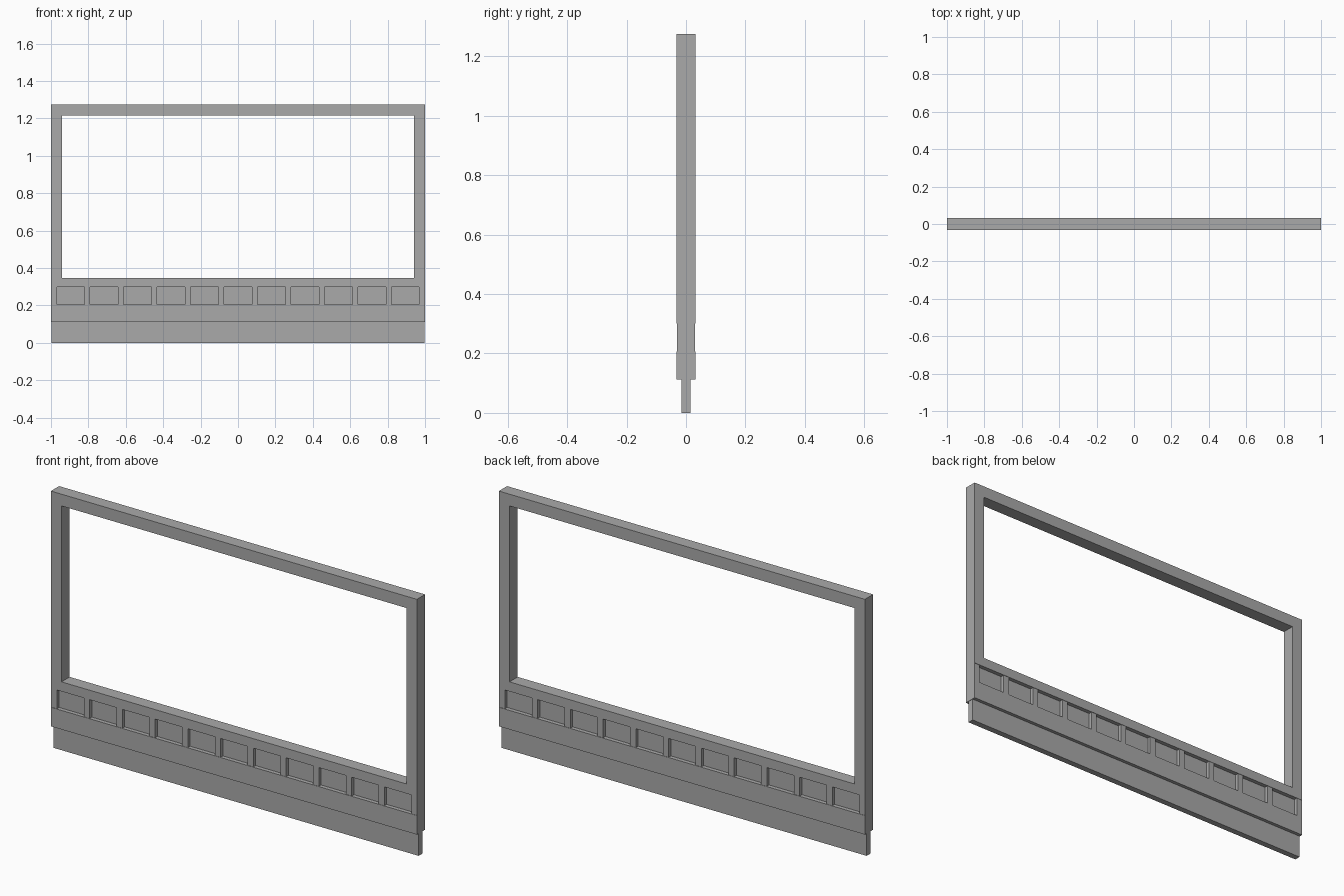
import bpy

cube = bpy.data.objects.get("Cube")
if cube:
    bpy.data.objects.remove(cube, do_unlink=True)

grey = bpy.data.materials.new("plain grey")
colour = (0.4, 0.4, 0.4, 1)
grey.diffuse_color = colour
grey.use_nodes = True
grey.node_tree.nodes["Principled BSDF"].inputs["Base Color"].default_value = colour


def box(name, x0, x1, z0, z1, half_depth):
    """Box centred on y = 0, given by its front rectangle and half depth."""
    bpy.ops.mesh.primitive_cube_add(size=1, location=((x0 + x1) / 2, 0, (z0 + z1) / 2))
    obj = bpy.context.object
    obj.name = name
    obj.scale = (x1 - x0, 2 * half_depth, z1 - z0)
    bpy.ops.object.transform_apply(location=False, rotation=False, scale=True)
    obj.data.materials.append(grey)
    return obj


DEPTH = 0.032      # half depth of the main frame
POST = 0.058       # width of the upright posts
STUD = 0.031       # width of the small dividers
TOP = 1.274
BASE, BAND_LOW, BAND_HIGH, SILL = 0.112, 0.206, 0.3, 0.347

# Lower boards and rails
box("skirt_board", -0.998, 0.998, 0, BASE, 0.015)
box("lower_rail", -1, 1, BASE, BAND_LOW, DEPTH)
box("recessed_panel", -0.99, 0.99, BAND_LOW, BAND_HIGH, 0.012)
box("sill_rail", -1, 1, BAND_HIGH, SILL, DEPTH)

# Evenly spaced dividers across the recessed band
count = 12
for i in range(count):
    x = -1 + i * (2 - STUD) / (count - 1)
    box(f"divider_{i + 1}", x, x + STUD, BAND_LOW, BAND_HIGH, DEPTH - 0.002)

# Large open frame
box("right_post", -1, -1 + POST, SILL, TOP - POST, DEPTH)
box("left_post", 1 - POST, 1, SILL, TOP - POST, DEPTH)
box("top_rail", -1, 1, TOP - POST, TOP, DEPTH)
